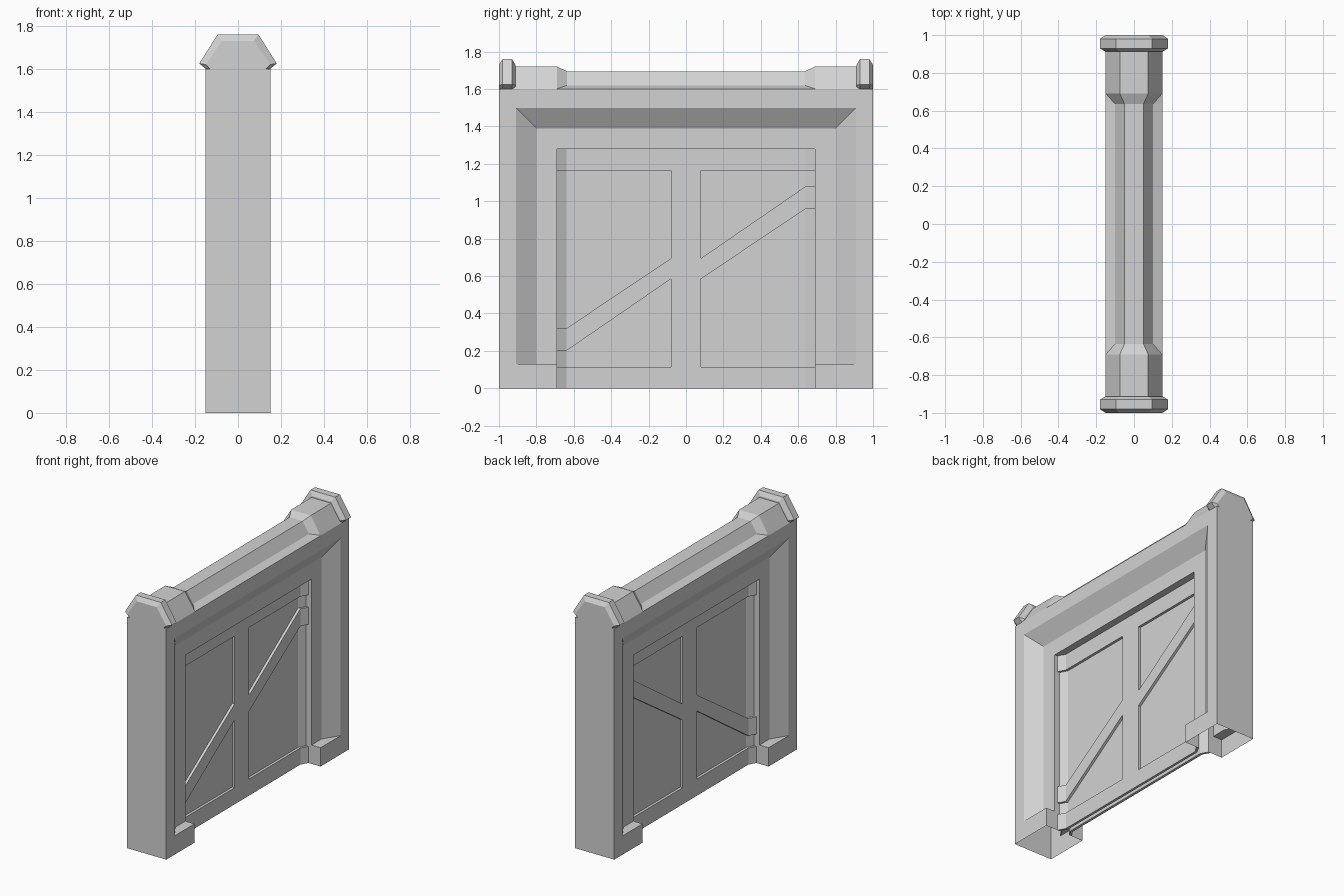
import bpy, bmesh

cube = bpy.data.objects.get("Cube")
if cube:
    bpy.data.objects.remove(cube, do_unlink=True)

GREY = (0.65, 0.65, 0.65, 1)
mat = bpy.data.materials.new("plain_grey")
mat.use_nodes = True
mat.diffuse_color = GREY
mat.node_tree.nodes["Principled BSDF"].inputs["Base Color"].default_value = GREY

SIDES = (-1, 1)
FACE, RECESS = 0.15, 0.08          # half depths of the frame
PANEL, RAISE, FLARE = 0.012, 0.018, 0.028
JAMB, BEND = 0.69, 0.64            # door edge and where it bends outward
DOOR_TOP, FRAME_TOP, FOOT = 1.28, 1.6, 0.13


def finish(bm, name):
    bmesh.ops.remove_doubles(bm, verts=bm.verts, dist=0.0004)
    bmesh.ops.recalc_face_normals(bm, faces=bm.faces)
    mesh = bpy.data.meshes.new(name)
    bm.to_mesh(mesh)
    bm.free()
    mesh.materials.append(mat)
    obj = bpy.data.objects.new(name, mesh)
    bpy.context.collection.objects.link(obj)
    return obj


def poly(bm, points):
    bm.faces.new([bm.verts.new(p) for p in points])


def loft(bm, rings, closed=True, caps=True):
    """Join matching rings of points with quads."""
    rows = [[bm.verts.new(p) for p in ring] for ring in rings]
    n = len(rows[0])
    for a, b in zip(rows, rows[1:]):
        for i in range(n if closed else n - 1):
            j = (i + 1) % n
            bm.faces.new((a[i], a[j], b[j], b[i]))
    if caps:
        bm.faces.new(rows[0])
        bm.faces.new(rows[-1])


def panel_x(y):
    return PANEL + FLARE * max(0, (abs(y) - BEND) / (JAMB - BEND))


# Frame shell with the recessed door panel, open underneath
bm = bmesh.new()
for s in SIDES:
    half = [(1, FRAME_TOP), (1, 0), (JAMB, 0), (JAMB, FOOT), (0.91, FOOT), (0.91, 1.5)]
    outline = half + [(-y, z) for y, z in reversed(half)]
    poly(bm, [(s * FACE, y, z) for y, z in outline])

    # Sloped surround and flat inner border
    steps = [(FACE, 0.91, 1.5), (RECESS, 0.80, 1.39), (RECESS, JAMB, DOOR_TOP)]
    loft(bm, [[(s * x, -y, FOOT), (s * x, -y, z), (s * x, y, z), (s * x, y, FOOT)]
              for x, y, z in steps], closed=False, caps=False)

    edge = panel_x(JAMB)
    for m in SIDES:
        # Foot block top and door jamb
        poly(bm, [(s * x, m * y, FOOT) for x, y in
                  ((FACE, 0.91), (RECESS, 0.80), (RECESS, JAMB), (FACE, JAMB))])
        poly(bm, [(s * x, m * JAMB, z) for x, z in
                  ((FACE, 0), (FACE, FOOT), (RECESS, FOOT), (RECESS, DOOR_TOP),
                   (edge, DOOR_TOP), (edge, 0))])

    # Panel with flared edges, and the underside of the lintel
    ys = (-JAMB, -BEND, BEND, JAMB)
    loft(bm, [[(s * panel_x(y), y, z) for y in ys] for z in (0, DOOR_TOP)],
         closed=False, caps=False)
    poly(bm, [(s * panel_x(y), y, DOOR_TOP) for y in ys]
         + [(s * RECESS, JAMB, DOOR_TOP), (s * RECESS, -JAMB, DOOR_TOP)])
for m in SIDES:
    poly(bm, [(x, m, z) for x, z in
              ((-FACE, 0), (FACE, 0), (FACE, FRAME_TOP), (-FACE, FRAME_TOP))])
poly(bm, [(x, y, FRAME_TOP) for x, y in
          ((-FACE, -1), (FACE, -1), (FACE, 1), (-FACE, 1))])
finish(bm, "door_frame")


# Raised door boards, given as stations of (y, low z, high z)
def board(name, stations):
    bm = bmesh.new()
    for s in SIDES:
        rings = []
        for y, lo, hi in stations:
            back, front = s * panel_x(y), s * (panel_x(y) + RAISE)
            rings.append([(back, y, lo), (front, y, lo), (front, y, hi), (back, y, hi)])
        loft(bm, rings)
    finish(bm, name)


for name, lo, hi in (("top_rail", 1.165, DOOR_TOP), ("bottom_rail", 0, 0.115)):
    board(name, [(y, lo, hi) for y in (-JAMB, -BEND, BEND, JAMB)])
board("centre_stile", [(-0.08, 0.115, 1.165), (0.08, 0.115, 1.165)])
lower = [(-JAMB, 0.20, 0.32), (-BEND, 0.20, 0.32), (-0.08, 0.585, 0.695)]
board("lower_brace", lower)
board("upper_brace", [(-y, 1.28 - hi, 1.28 - lo) for y, lo, hi in lower])


# Top beam, thick at the ends and slimmer in the middle
def mirrored(half, y):
    return [(x, y, z) for x, z in half] + [(-x, y, z) for x, z in reversed(half)]


thick = [(FACE, FRAME_TOP), (0.149, 1.602), (0.075, 1.72)]
slim = [(FACE, FRAME_TOP), (0.10, 1.62), (0.05, 1.695)]
bm = bmesh.new()
loft(bm, [mirrored(h, y) for h, y in
          ((thick, -0.93), (thick, -JAMB), (slim, -0.635),
           (slim, 0.635), (thick, JAMB), (thick, 0.93))])
finish(bm, "top_beam")

# Bevelled end caps
full = [(FACE, FRAME_TOP), (0.18, 1.625), (0.095, 1.76)]
inset = [(0.13, FRAME_TOP), (0.15, 1.62), (0.075, 1.73)]
for m, name in ((-1, "front_cap"), (1, "back_cap")):
    bm = bmesh.new()
    loft(bm, [mirrored(h, m * y) for h, y in
              ((inset, 0.912), (full, 0.93), (full, 0.98), (inset, 1))])
    finish(bm, name)
